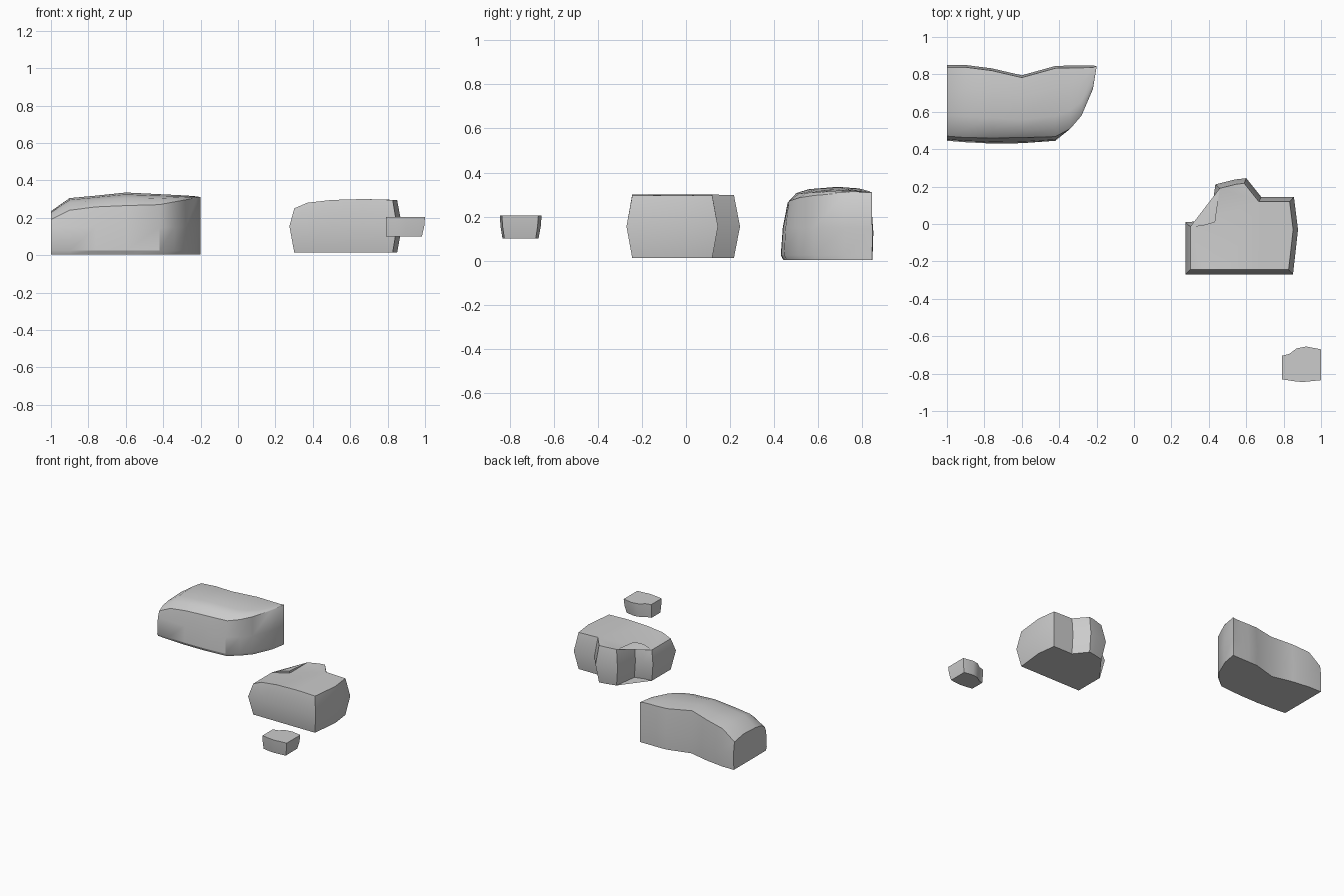
import bpy, bmesh, math
from mathutils import Vector

if "Cube" in bpy.data.objects:
    bpy.data.objects.remove(bpy.data.objects["Cube"])


def finish(name, bm, angle):
    bmesh.ops.remove_doubles(bm, verts=bm.verts, dist=0.0005)
    bmesh.ops.recalc_face_normals(bm, faces=bm.faces)
    mesh = bpy.data.meshes.new(name)
    bm.to_mesh(mesh)
    bm.free()
    ob = bpy.data.objects.new(name, mesh)
    bpy.context.collection.objects.link(ob)
    bpy.ops.object.select_all(action='DESELECT')
    ob.select_set(True)
    bpy.context.view_layer.objects.active = ob
    bpy.ops.object.shade_smooth_by_angle(angle=math.radians(angle))
    return ob


def skin(name, rings, angle):
    """Join equal point loops with quads and close both ends."""
    bm = bmesh.new()
    loops = [[bm.verts.new(p) for p in ring] for ring in rings]
    n = len(loops[0])
    for a, b in zip(loops, loops[1:]):
        for i in range(n):
            j = (i + 1) % n
            bm.faces.new((a[i], a[j], b[j], b[i]))
    caps = [bm.faces.new(loops[0]), bm.faces.new(loops[-1])]
    bmesh.ops.triangulate(bm, faces=caps)
    return finish(name, bm, angle)


def inset(points, d):
    """Mitred inward offset of a counter-clockwise outline."""
    out = []
    for i, p in enumerate(points):
        p, a, b = Vector(p), Vector(points[i - 1]), Vector(points[(i + 1) % len(points)])
        u, v = (p - a).normalized(), (b - p).normalized()
        n1, n2 = Vector((-u.y, u.x)), Vector((-v.y, v.x))
        out.append(p + (n1 + n2) * d / max(1 + n1.dot(n2), 0.5))
    return out


def lerp(x, table):
    for (x0, z0), (x1, z1) in zip(table, table[1:]):
        if x <= x1:
            return z0 + (z1 - z0) * max(0, (x - x0) / (x1 - x0))
    return table[-1][1]


# Large rock: cross-sections along x
# x, front y, back y, front crease z, crown z, back crease z, top inset
stations = [
    (-1.00, .445, .85, .19, .235, .215, .025),
    (-0.90, .437, .85, .24, .305, .29, .025),
    (-0.76, .430, .832, .258, .318, .31, .03),
    (-0.60, .432, .795, .265, .335, .328, .03),
    (-0.42, .445, .845, .27, .326, .315, .022),
    (-0.34, .51, .847, .285, .322, .313, 0),
    (-0.28, .58, .847, .296, .319, .312, 0),
    (-0.22, .72, .847, .307, .314, .311, 0),
    (-0.20, .84, .845, .31, .31, .31, 0)]
rings = []
for x, f, b, zf, zt, zb, d in stations:
    k = min(1, (b - f) / 0.15)
    y0, y1 = f + d, b - .012 * k
    ring = [(f + .012 * k, 0.003), (f, .025), (f + d * .3, .15), (y0, zf)]
    for t, s in ((.12, .6), (.3, .85), (.7, 1)):
        ring.append((y0 + (y1 - y0) * t, zf + (zt - zf) * s))
    ring += [(y1, zb), (b, .13), (b - .004 * k, 0.003)]
    rings.append([(x, y, z) for y, z in ring])
skin("large_rock", rings, 32)

# Medium rock: stepped outline, widest at mid height, crown rising with x
outline = [(.275, -.27), (.37, -.27), (.5, -.27), (.67, -.27), (.85, -.27),
           (.877, -.03), (.855, .145), (.68, .145), (.6, .245), (.54, .238),
           (.435, .212), (.41, .03), (.36, .015), (.275, .01)]
crown = [(.3, .25), (.37, .28), (.5, .295), (.67, .3), (.83, .295)]
small = inset(outline, .026)
skin("medium_rock", [
    [(x, y, .013) for x, y in small],
    [(x, y, .155) for x, y in outline],
    [(x, y, lerp(x, crown)) for x, y in small]], 32)

# Small rock: raised chip tapering downward
chip = [(.79, -.83), (.85, -.84), (.9, -.845), (1.0, -.835), (1.0, -.67),
        (.92, -.655), (.87, -.665), (.83, -.695), (.79, -.705)]
skin("small_rock", [
    [(.792 + (x - .79) * .91, -.755 + (y + .755) * .86, .1) for x, y in chip],
    [(.79 + (x - .79) * .98, -.755 + (y + .755) * .96, .155) for x, y in chip],
    [(x, y, .205) for x, y in chip]], 32)
